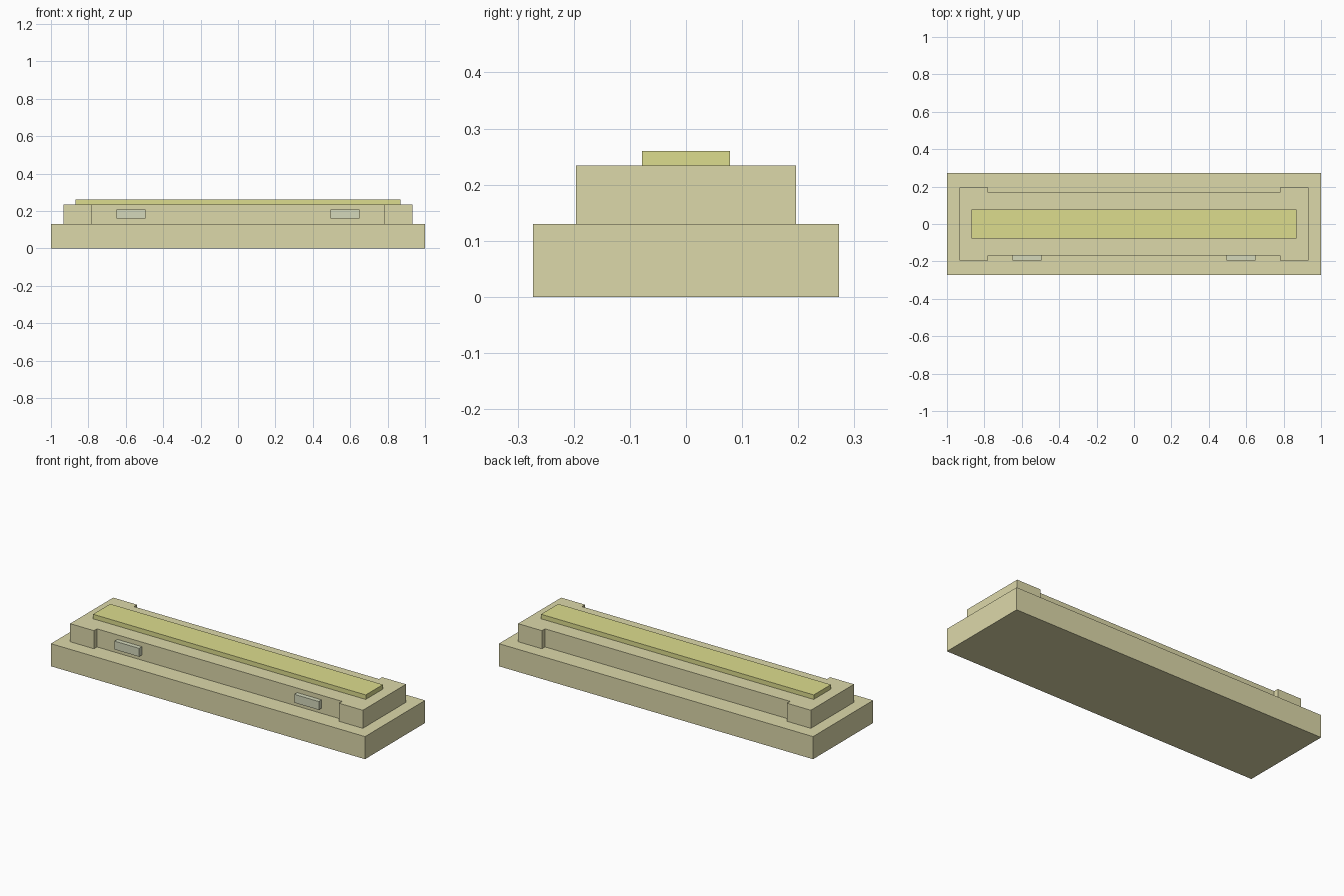
import bpy, bmesh

if "Cube" in bpy.data.objects:
    bpy.data.objects.remove(bpy.data.objects["Cube"])


def material(name, rgb):
    m = bpy.data.materials.new(name)
    m.diffuse_color = (*rgb, 1)
    m.use_nodes = True
    m.node_tree.nodes["Principled BSDF"].inputs["Base Color"].default_value = m.diffuse_color
    return m


def prism(name, outline, z0, z1, mat):
    """Extrude a closed xy outline from z0 to z1."""
    bm = bmesh.new()
    face = bm.faces.new([bm.verts.new((x, y, z0)) for x, y in outline])
    ext = bmesh.ops.extrude_face_region(bm, geom=[face])
    for g in ext["geom"]:
        if isinstance(g, bmesh.types.BMVert):
            g.co.z = z1
    bmesh.ops.recalc_face_normals(bm, faces=bm.faces)
    mesh = bpy.data.meshes.new(name)
    bm.to_mesh(mesh)
    bm.free()
    mesh.materials.append(mat)
    ob = bpy.data.objects.new(name, mesh)
    bpy.context.collection.objects.link(ob)
    return ob


def rect(x0, x1, y0, y1):
    return [(x0, y0), (x1, y0), (x1, y1), (x0, y1)]


stone = material("stone", (0.72, 0.69, 0.40))
yellow = material("yellow", (0.72, 0.72, 0.27))
pale = material("pale_grey", (0.66, 0.69, 0.50))

# Base slab
prism("base_slab", rect(-1, 1, -0.273, 0.273), 0, 0.13, stone)

# Upper block with wider ends and recessed long sides
quarter = [(0.78, 0.168), (0.78, 0.196), (0.932, 0.196)]
right = [(x, -y) for x, y in quarter] + quarter[::-1]
left = [(-x, -y) for x, y in right]
prism("upper_block", right + left, 0.13, 0.234, stone)

# Raised top strip
prism("top_strip", rect(-0.868, 0.868, -0.078, 0.078), 0.234, 0.26, yellow)

# Two small plates on the front recess
for side, x in (("left", -0.572), ("right", 0.572)):
    prism(f"front_plate_{side}", rect(x - 0.078, x + 0.078, -0.194, -0.168),
          0.16, 0.208, pale)
